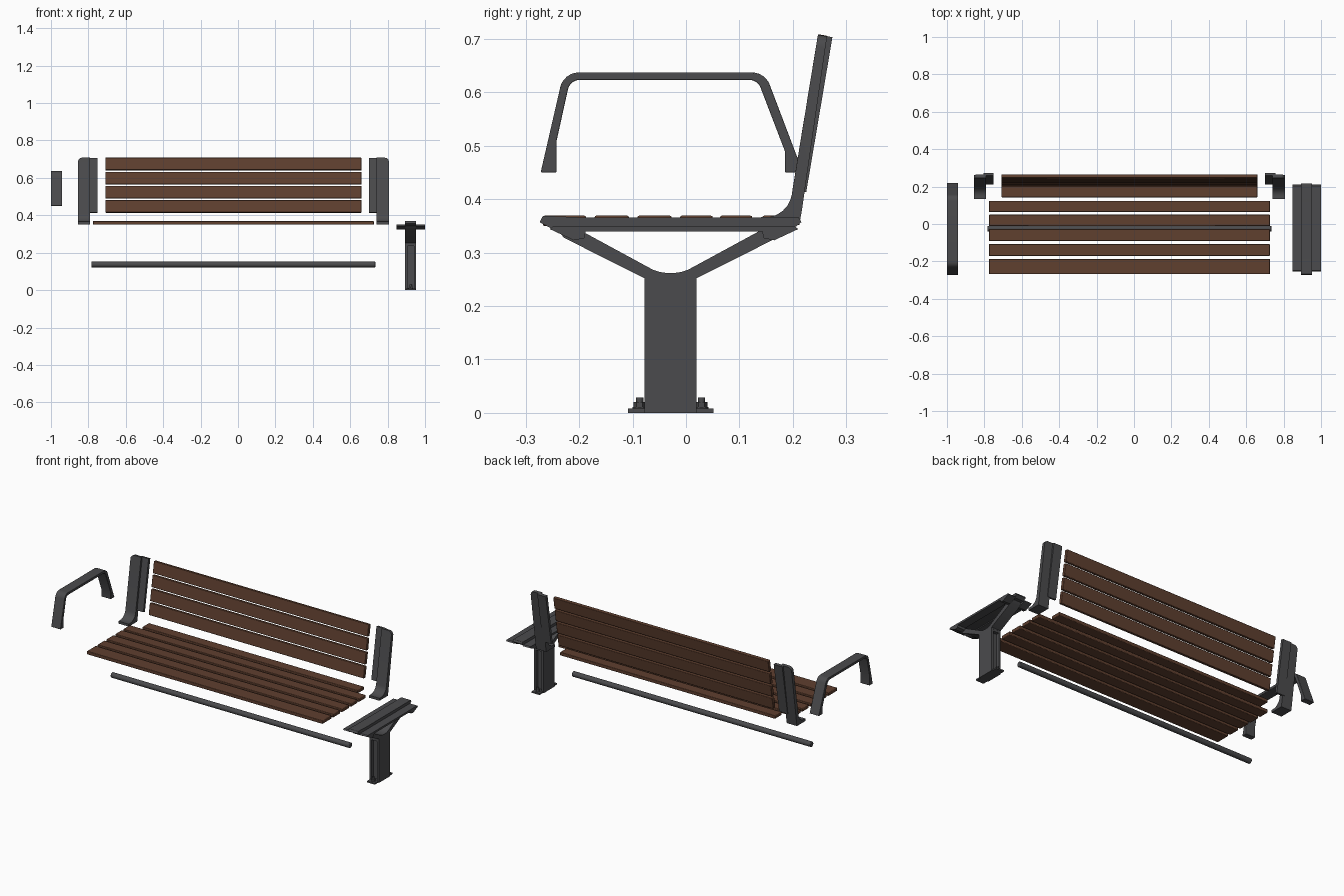
import bpy, bmesh, math
from mathutils import Vector, Matrix

if "Cube" in bpy.data.objects:
    bpy.data.objects.remove(bpy.data.objects["Cube"])


def material(name, rgb):
    m = bpy.data.materials.new(name)
    m.diffuse_color = (*rgb, 1)
    m.use_nodes = True
    m.node_tree.nodes["Principled BSDF"].inputs["Base Color"].default_value = m.diffuse_color
    return m


METAL = material("dark grey metal", (0.07, 0.07, 0.074))
WOOD = material("brown wood", (0.115, 0.05, 0.028))


def finish(name, bm, mat):
    bmesh.ops.recalc_face_normals(bm, faces=bm.faces)
    me = bpy.data.meshes.new(name)
    bm.to_mesh(me)
    bm.free()
    ob = bpy.data.objects.new(name, me)
    me.materials.append(mat)
    bpy.context.collection.objects.link(ob)
    return ob


def bevel(ob, width, segments=2):
    b = ob.modifiers.new("bevel", 'BEVEL')
    b.width, b.segments = width, segments
    b.limit_method, b.angle_limit = 'ANGLE', math.radians(50)
    return ob


def add_box(bm, lo, hi):
    lo, hi = Vector(lo), Vector(hi)
    mat = Matrix.Translation((lo + hi) / 2) @ Matrix.Diagonal((*(hi - lo), 1))
    return bmesh.ops.create_cube(bm, size=1, matrix=mat)["verts"]


def rounded(points, steps=6):
    """Points (y, z[, radius]) -> outline with arcs at the rounded corners."""
    out = []
    for i, p in enumerate(points):
        c = Vector(p[:2])
        if len(p) == 2:
            out.append(c)
            continue
        a = (Vector(points[i - 1][:2]) - c).normalized()
        b = (Vector(points[(i + 1) % len(points)][:2]) - c).normalized()
        half = a.angle(b) / 2
        centre = c + (a + b).normalized() * p[2] / math.sin(half)
        s = c + a * p[2] / math.tan(half) - centre
        e = c + b * p[2] / math.tan(half) - centre
        for k in range(steps + 1):
            t = k / steps
            out.append(centre + s.lerp(e, t).normalized() * p[2])
    return out


def add_profile(bm, points, x0, x1):
    """Side outline (y, z) extruded along x."""
    f = bm.faces.new([bm.verts.new((x0, p.x, p.y)) for p in rounded(points)])
    ext = bmesh.ops.extrude_face_region(bm, geom=[f])["geom"]
    vs = [v for v in ext if isinstance(v, bmesh.types.BMVert)]
    bmesh.ops.translate(bm, verts=vs, vec=(x1 - x0, 0, 0))


def profile(name, points, x0, x1, mat=METAL):
    bm = bmesh.new()
    add_profile(bm, points, x0, x1)
    return finish(name, bm, mat)


MID = -0.0245          # slats and back brackets are centred here
LEAN = 0.164           # backward lean of the backrest (dy per dz)


def back_y(z):
    return 0.2 + (z - 0.42) * LEAN


# Seat slats (the rear one is shorter)
seat = [(-0.268, -0.187), (-0.171, -0.107), (-0.091, -0.027),
        (-0.011, 0.05), (0.064, 0.124), (0.143, 0.203)]
for i, (y0, y1) in enumerate(seat):
    half = 0.685 if i == 5 else 0.751
    bm = bmesh.new()
    add_box(bm, (MID - half, y0, 0.35), (MID + half, y1, 0.369))
    bevel(finish(f"seat_slat_{i + 1}", bm, WOOD), 0.003)

# Backrest slats
for i in range(4):
    z0, z1 = 0.414 + i * 0.0755, 0.48 + i * 0.0755
    pts = [(back_y(z0), z0 + 0.002), (back_y(z1), z1 + 0.002),
           (back_y(z1) + 0.019, z1 - 0.001), (back_y(z0) + 0.019, z0 - 0.001)]
    bevel(profile(f"back_slat_{i + 1}", pts, MID - 0.685, MID + 0.685, WOOD), 0.003)

# Backrest brackets: curved upright with rounded outer corner, and rear flange
for side, s in (("left", -1), ("right", 1)):
    outer, inner = MID + s * 0.831, MID + s * 0.766
    bm = bmesh.new()
    add_profile(bm, [(0.135, 0.352), (0.135, 0.366), (0.191, 0.366, 0.05),
                     (0.247, 0.708), (0.264, 0.705), (0.217, 0.38),
                     (0.212, 0.352)], inner, outer)
    bm.edges.ensure_lookup_table()
    top = [e for e in bm.edges
           if all(abs(v.co.x - outer) < 1e-4 and v.co.z > 0.69 for v in e.verts)]
    bmesh.ops.bevel(bm, geom=top, offset=0.022, segments=6, profile=0.5,
                    affect='EDGES')
    finish(f"back_bracket_{side}", bm, METAL)
    profile(f"back_bracket_flange_{side}",
            [(0.211, 0.416), (0.258, 0.706), (0.274, 0.703), (0.225, 0.413)],
            MID + s * 0.726, MID + s * 0.78)

# Armrest: bent flat bar with thicker feet
bevel(profile("armrest", [
    (-0.272, 0.45), (-0.229, 0.637, 0.035), (0.148, 0.637, 0.035),
    (0.219, 0.45), (0.185, 0.45), (0.185, 0.49),
    (0.134, 0.623, 0.022), (-0.217, 0.623, 0.022), (-0.242, 0.51),
    (-0.242, 0.45)], -1.0, -0.94), 0.002)

# Round tie bar
bm = bmesh.new()
bmesh.ops.create_cone(
    bm, cap_ends=True, segments=24, radius1=0.015, radius2=0.015, depth=1.52,
    matrix=Matrix.Translation((MID, -0.025, 0.137)) @ Matrix.Rotation(math.pi / 2, 4, 'Y'))
bevel(finish("tie_bar", bm, METAL), 0.003)

# Leg column: two side plates with a recessed core between them
LX0, LX1, LY = 0.893, 0.953, -0.029
bm = bmesh.new()
for x0, x1 in ((LX0, LX0 + 0.012), (LX1 - 0.012, LX1)):
    add_box(bm, (x0, LY - 0.049, 0.0), (x1, LY + 0.049, 0.252))
add_box(bm, (LX0 + 0.01, LY - 0.03, 0.0), (LX1 - 0.01, LY + 0.03, 0.252))
add_box(bm, (LX0 + 0.01, LY - 0.0485, 0.235), (LX1 - 0.01, LY + 0.0485, 0.252))
finish("leg_column", bm, METAL)

# Forked arms on top of the column
fork = [(-0.049, 0.245), (-0.049, 0.252), (-0.2, 0.328), (-0.215, 0.35),
        (-0.175, 0.345), (-0.022, 0.262, 0.07)]
fork += [(-p[0], *p[1:]) for p in reversed(fork)]
profile("leg_fork", [(LY + p[0], *p[1:]) for p in fork], LX0, LX1)

# Seat rail on the fork
profile("seat_rail", [(-0.25, 0.344), (-0.274, 0.357), (-0.268, 0.369, 0.004),
                      (-0.2, 0.366), (0.13, 0.366), (0.21, 0.367, 0.003),
                      (0.216, 0.357), (0.2, 0.344)], LX0, LX1)

# Side flanges of the rail, with wedge shaped ends
flange = [(-0.255, 0.344), (-0.248, 0.35), (0.203, 0.35), (0.21, 0.344),
          (0.165, 0.323), (0.145, 0.327), (0.143, 0.339), (-0.188, 0.339),
          (-0.19, 0.327), (-0.21, 0.323)]
profile("rail_flange_inner", flange, 0.848, LX0 + 0.002)
profile("rail_flange_outer", flange, LX1 - 0.002, 1.0)

# Base plate with bolts
bm = bmesh.new()
add_box(bm, (0.898, -0.109, 0.0), (0.948, 0.051, 0.008))
finish("base_plate", bm, METAL)
for name, y in (("front", -0.087), ("back", 0.029)):
    bm = bmesh.new()
    for r, z0, z1, n in ((0.013, 0.007, 0.011, 20), (0.011, 0.011, 0.02, 6),
                         (0.007, 0.02, 0.029, 16)):
        bmesh.ops.create_cone(bm, cap_ends=True, segments=n, radius1=r, radius2=r,
                              depth=z1 - z0,
                              matrix=Matrix.Translation((0.923, y, (z0 + z1) / 2)))
    finish(f"anchor_bolt_{name}", bm, METAL)

# Smooth shading with sharp edges kept
for ob in bpy.context.scene.objects:
    ob.select_set(True)
    bpy.context.view_layer.objects.active = ob
bpy.ops.object.shade_smooth_by_angle(angle=math.radians(35))
